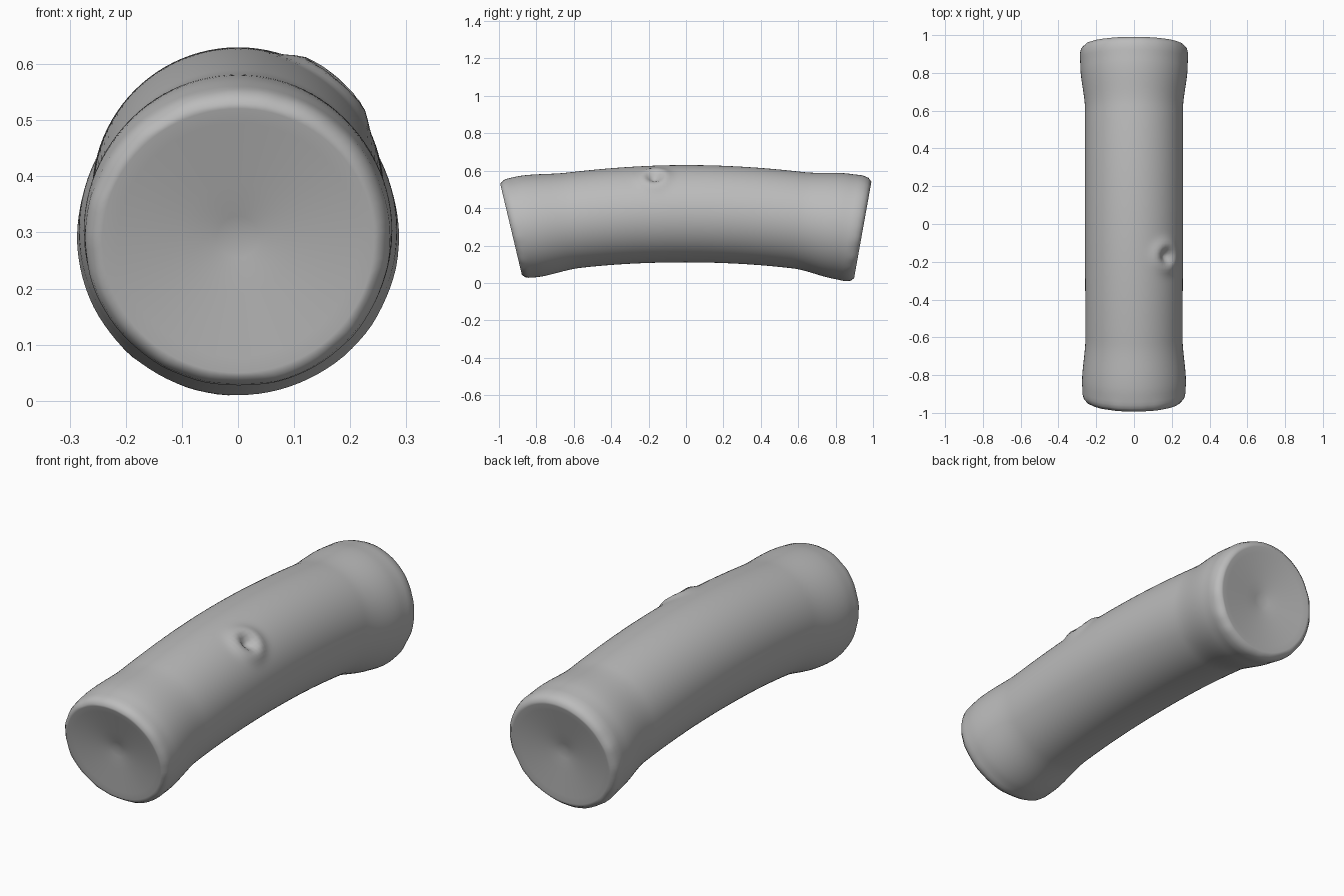
import bpy, bmesh, math
from mathutils import Vector, noise

if "Cube" in bpy.data.objects:
    bpy.data.objects.remove(bpy.data.objects["Cube"], do_unlink=True)

SEGMENTS = 96
RINGS = 110

# Radius along the log: flared at both ends with softly rounded rims
PROFILE = [(-0.935, 0.252), (-0.927, 0.264), (-0.90, 0.272), (-0.84, 0.275),
           (-0.60, 0.257), (0.0, 0.26), (0.60, 0.259), (0.84, 0.284),
           (0.90, 0.287), (0.932, 0.278), (0.945, 0.262)]
FRONT, BACK = PROFILE[0][0], PROFILE[-1][0]
KNOT = Vector((0.17, -0.17, 0.565))


def radius_at(y):
    for (y0, r0), (y1, r1) in zip(PROFILE, PROFILE[1:]):
        if y <= y1:
            t = (y - y0) / (y1 - y0)
            if y1 - y0 > 0.1:
                t = t * t * (3 - 2 * t)
            return r0 + (r1 - r0) * t
    return PROFILE[-1][1]


def point(y, radius, angle, inset=0.0):
    """Point on a cross-section square to the downward-bending spine."""
    tilt = math.atan(0.19 * y) * (1.0 + 0.35 * max(0, -y))
    centre = Vector((0, y, 0.37 - 0.097 * y * y))
    up = Vector((0, math.sin(tilt), math.cos(tilt)))
    along = Vector((0, math.cos(tilt), -math.sin(tilt)))
    out = Vector((math.sin(angle), 0, 0)) + up * math.cos(angle)
    return centre + out * radius + along * inset, out


def bark_point(y, angle):
    # Slight unevenness close to the cut rims
    edge = max(0, 1 - min(y - FRONT, BACK - y) / 0.06)
    wobble = noise.noise(Vector((math.sin(angle) * 5, math.cos(angle) * 5, y * 3)))
    co, out = point(y, radius_at(y) + 0.006 * edge * wobble, angle)
    # Knot: raised ring around a small hollow
    d = (co - KNOT).length
    bump = 0.014 * math.exp(-((d - 0.06) / 0.035) ** 2)
    hollow = 0.024 * math.exp(-(d / 0.032) ** 2)
    return co + out * (bump - hollow)


bm = bmesh.new()
angles = [2 * math.pi * i / SEGMENTS for i in range(SEGMENTS)]


def bridge(a, b):
    for i in range(SEGMENTS):
        j = (i + 1) % SEGMENTS
        bm.faces.new((a[i], a[j], b[j], b[i]))


# Bark surface
stations = [FRONT + (BACK - FRONT) * i / RINGS for i in range(RINGS + 1)]
loops = [[bm.verts.new(bark_point(y, a)) for a in angles] for y in stations]
for a, b in zip(loops, loops[1:]):
    bridge(a, b)


# Cut ends, dished towards the centre
def cut_end(rim, y, inward):
    previous = rim
    for scale in (0.96, 0.85, 0.65, 0.4, 0.15):
        depth = inward * 0.035 * (0.96 - scale)
        ring = [bm.verts.new(point(y, radius_at(y) * scale, a, depth)[0]) for a in angles]
        bridge(previous, ring)
        previous = ring
    tip = bm.verts.new(point(y, 0, 0, inward * 0.036)[0])
    for i in range(SEGMENTS):
        bm.faces.new((previous[i], previous[(i + 1) % SEGMENTS], tip))


cut_end(loops[0], FRONT, 1)
cut_end(loops[-1], BACK, -1)
bmesh.ops.recalc_face_normals(bm, faces=bm.faces)

mesh = bpy.data.meshes.new("log")
bm.to_mesh(mesh)
bm.free()
log = bpy.data.objects.new("log", mesh)
bpy.context.collection.objects.link(log)

# Plain grey material
grey = bpy.data.materials.new("plain grey")
grey.use_nodes = True
colour = (0.5, 0.5, 0.5, 1)
grey.diffuse_color = colour
grey.node_tree.nodes["Principled BSDF"].inputs["Base Color"].default_value = colour
mesh.materials.append(grey)

bpy.context.view_layer.objects.active = log
log.select_set(True)
bpy.ops.object.shade_smooth_by_angle(angle=math.radians(70))
